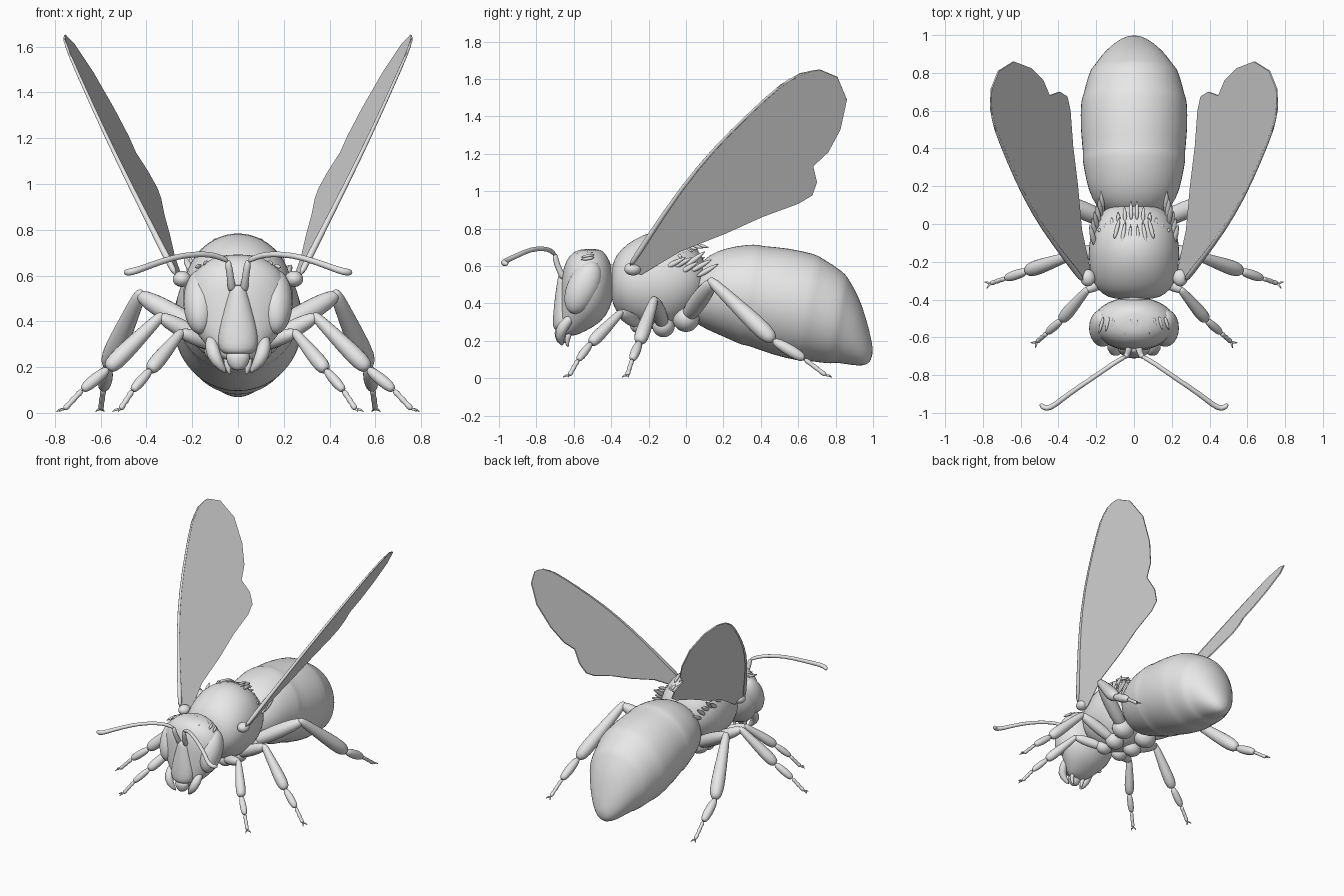
import bpy, bmesh, math, random
from mathutils import Vector, Matrix

random.seed(4)
cube = bpy.data.objects.get("Cube")
if cube:
    bpy.data.objects.remove(cube)

grey = bpy.data.materials.new("plain grey")
grey.use_nodes = True
grey.diffuse_color = (0.8, 0.8, 0.8, 1)
grey.node_tree.nodes["Principled BSDF"].inputs["Base Color"].default_value = (0.8, 0.8, 0.8, 1)


def finish(name, bm, subdivide=0, smooth=True):
    bmesh.ops.recalc_face_normals(bm, faces=bm.faces[:])
    mesh = bpy.data.meshes.new(name)
    bm.to_mesh(mesh)
    bm.free()
    mesh.materials.append(grey)
    for p in mesh.polygons:
        p.use_smooth = smooth
    obj = bpy.data.objects.new(name, mesh)
    bpy.context.collection.objects.link(obj)
    if subdivide:
        mod = obj.modifiers.new("Subdivision", "SUBSURF")
        mod.levels = mod.render_levels = subdivide
    return obj


def skin(name, rings, subdivide=0):
    """Join rings of points into a closed tube."""
    bm = bmesh.new()
    loops = [[bm.verts.new(p) for p in ring] for ring in rings]
    n = len(loops[0])
    for a, b in zip(loops, loops[1:]):
        for i in range(n):
            j = (i + 1) % n
            bm.faces.new((a[i], a[j], b[j], b[i]))
    bm.faces.new(loops[0])
    bm.faces.new(loops[-1])
    return finish(name, bm, subdivide)


def loft(name, rows, axis, shear=0.0, sides=28):
    """Rows are (position, half width, low, high) ellipses along an axis."""
    rings = []
    for t, half, lo, hi in rows:
        ring = []
        for i in range(sides):
            a = math.tau * i / sides
            v = (hi - lo) / 2 * math.sin(a)
            x, m = half * math.cos(a), (lo + hi) / 2 + v
            ring.append((x, t + shear * v, m) if axis == "Y" else (x, m, t))
        rings.append(ring)
    return skin(name, rings, 1)


def limb(name, points, radii, side=1, sides=10, subdivide=1):
    """Round tapered tube through points, mirrored in x by side."""
    pts = [Vector((p[0] * side, p[1], p[2])) for p in points]
    rings, old, u = [], None, None
    for i, (p, r) in enumerate(zip(pts, radii)):
        d = (pts[min(i + 1, len(pts) - 1)] - pts[max(i - 1, 0)]).normalized()
        u = d.orthogonal().normalized() if old is None else old.rotation_difference(d) @ u
        w, old = d.cross(u), d
        rings.append([p + r * (u * math.cos(math.tau * k / sides) + w * math.sin(math.tau * k / sides))
                      for k in range(sides)])
    return skin(name, rings, subdivide)


def bulge(name, a, b, profile, side):
    """Straight limb segment; profile is (fraction, radius) pairs."""
    a, b = Vector(a), Vector(b)
    limb(name, [a.lerp(b, t) for t, r in profile], [r for t, r in profile], side)


def ball(name, centre, size, tilt=0.0):
    bm = bmesh.new()
    m = Matrix.Translation(centre) @ Matrix.Rotation(tilt, 4, "X") @ Matrix.Diagonal((*size, 1))
    bmesh.ops.create_uvsphere(bm, u_segments=28, v_segments=18, radius=1, matrix=m)
    return finish(name, bm)


def tuft(name, a, b, r, side=1):
    a, b = Vector(a), Vector(b)
    limb(name, [a, a.lerp(b, .35), a.lerp(b, .75), b], [r * .4, r, r * .7, .001], side, 6)


# Body
loft("abdomen", [
    (.02, .05, .42, .52), (.04, .13, .33, .60), (.09, .20, .285, .66), (.18, .245, .245, .70),
    (.29, .265, .20, .717), (.35, .277, .172, .717), (.36, .268, .18, .708), (.50, .287, .125, .70),
    (.66, .283, .088, .662), (.67, .272, .096, .65), (.76, .252, .082, .60), (.82, .23, .076, .553),
    (.83, .215, .084, .535), (.89, .175, .074, .45), (.94, .125, .066, .33), (.98, .07, .07, .21),
    (.996, .025, .1, .15)], "Y", .16)
loft("thorax", [
    (-.40, .06, .45, .56), (-.39, .14, .38, .63), (-.35, .195, .33, .69), (-.28, .23, .28, .745),
    (-.18, .243, .258, .79), (-.08, .238, .262, .785), (.0, .215, .31, .745), (.07, .17, .37, .685),
    (.11, .10, .44, .61)], "Y")
ball("neck", (0, -.39, .52), (.08, .06, .09))
ball("waist", (0, .06, .47), (.13, .08, .14))

# Head
loft("head", [
    (.692, .04, -.55, -.47), (.68, .11, -.60, -.44), (.63, .185, -.645, -.405), (.55, .225, -.665, -.385),
    (.45, .225, -.67, -.385), (.37, .20, -.675, -.405), (.30, .145, -.68, -.45), (.25, .09, -.68, -.54),
    (.225, .05, -.67, -.60)], "Z")
loft("face_plate", [
    (.56, .02, -.68, -.62), (.54, .04, -.685, -.6), (.46, .06, -.698, -.6), (.37, .083, -.708, -.6),
    (.30, .09, -.713, -.6), (.265, .075, -.71, -.6), (.255, .05, -.69, -.62)], "Z")
loft("upper_lip", [
    (.27, .05, -.70, -.62), (.24, .055, -.705, -.62), (.20, .04, -.695, -.63), (.185, .015, -.68, -.65)], "Z")

# Leg layout: hip, knee, ankle, toe, thickness
legs = {
    "front": ((.07, -.25, .29), (.25, -.35, .35), (.385, -.51, .185), (.515, -.625, .014), .85),
    "middle": ((.08, -.12, .28), (.34, -.17, .42), (.57, -.25, .19), (.76, -.315, .014), 1.0),
    "hind": ((.10, .0, .32), (.43, .14, .515), (.57, .47, .20), (.60, .75, .014), 1.2)}

# Wing outline as (y, z), from the root along the leading edge and back
wing_edge = [
    (-.31, .585), (-.19, .77), (-.03, 1.01), (.145, 1.225), (.345, 1.42), (.50, 1.565), (.61, 1.63),
    (.715, 1.65), (.81, 1.61), (.86, 1.49), (.825, 1.33), (.76, 1.21), (.68, 1.135), (.70, 1.05),
    (.675, .98), (.60, .935), (.41, .865), (.21, .775), (-.03, .68), (-.24, .555)]


def wing_point(y, z):
    back = y + .31 - .85 * (z - .585)
    return Vector((.27 + .48 * (z - .6) - .15 * back, y, z))


for side, label in ((1, "left"), (-1, "right")):
    # Eye, jaw and feeler
    ball(label + "_eye", (side * .165, -.55, .485), (.073, .085, .15), math.radians(-25))
    limb(label + "_jaw", [(.12, -.6, .34), (.115, -.66, .28), (.095, -.68, .225), (.05, -.66, .172)],
         [.02, .035, .03, .006], side)
    limb(label + "_mouth_feeler", [(.05, -.62, .25), (.045, -.64, .2), (.035, -.63, .165)], [.02, .014, .006], side)
    limb(label + "_feeler_base", [(.025, -.65, .53), (.03, -.675, .57), (.04, -.70, .64), (.045, -.70, .67)],
         [.024, .015, .018, .01], side)
    limb(label + "_feeler", [(.04, -.70, .66), (.08, -.72, .683), (.14, -.76, .695), (.24, -.83, .69),
                             (.34, -.895, .66), (.42, -.96, .63), (.46, -.98, .617), (.49, -.965, .613),
                             (.495, -.95, .613)],
         [.012, .013, .013, .013, .014, .015, .017, .016, .006], side)

    # Wing with a thicker leading vein
    bm = bmesh.new()
    bm.faces.new([bm.verts.new((v.x * side, v.y, v.z)) for v in (wing_point(*p) for p in wing_edge)])
    wing = finish(label + "_wing", bm, 0, False)
    solid = wing.modifiers.new("Thickness", "SOLIDIFY")
    solid.thickness, solid.offset = .008, 0
    limb(label + "_wing_vein", [wing_point(*p) for p in wing_edge[:8]],
         [.02, .014, .011, .009, .008, .007, .006, .004], side, 8)
    ball(label + "_wing_root", (side * .245, -.285, .585), (.04, .045, .035))

    # Legs
    for place, (hip, knee, ankle, toe, k) in legs.items():
        name = label + "_" + place + "_"
        ball(name + "hip", (hip[0] * side, hip[1], hip[2]), (.07 * k, .06 * k, .06 * k))
        bulge(name + "thigh", hip, knee, [(0, .03 * k), (.3, .045 * k), (.75, .042 * k), (.97, .028 * k), (1.03, .012)], side)
        bulge(name + "shin", knee, ankle, [(-.06, .012), (0, .026 * k), (.3, .032 * k), (.75, .045 * k),
                                           (.95, .038 * k), (1, .015)], side)
        mid = Vector(ankle).lerp(Vector(toe), .58)
        mid.z += .012
        bulge(name + "ankle", ankle, mid, [(-.03, .012), (.1, .024 * k), (.6, .03 * k), (.95, .022 * k), (1, .01)], side)
        beads = [(i / 6, .009 if i % 2 == 0 else .016) for i in range(7)]
        bulge(name + "foot", mid, toe, beads, side)
        way = (Vector(toe) - mid)
        way.z = 0
        way.normalize()
        for spread in (-.6, .6):
            tip = Vector(toe) + Matrix.Rotation(spread, 3, "Z") @ way * .035
            tip.z = .004
            limb(name + "claw", [toe, Vector(toe).lerp(tip, .5) + Vector((0, 0, .008)), tip],
                 [.008, .007, .002], side, 6)

    # Hair tufts beside the wing root
    for i in range(6):
        y, z = -.12 + .035 * i, .60 - .012 * i + random.uniform(-.03, .03)
        tuft(label + "_side_tuft", (.205 - .008 * i, y, z),
             (.235 - .012 * i, y + .12, z + random.uniform(.06, .10)), .02, side)
    # Hair tufts on the back
    for i in range(3):
        x = .025 + .04 * i
        tuft(label + "_back_tuft", (x, -.15 + .035 * i, .772 - .008 * i),
             (x * .7, .0 + .02 * i, .752 - .008 * i), .016, side)
    for i in range(6):
        x = .015 + .032 * i
        z = .72 - 1.9 * x * x
        tuft(label + "_rear_tuft", (x, .02 - .012 * i, z), (x * 1.08, .125 - .03 * i, z - .02), .015, side)
    # Hair tufts on the crown
    for i in range(6):
        x = .012 + .03 * i
        z = .688 - 1.6 * x * x
        tuft(label + "_crown_tuft", (x, -.49, z), (x * 1.15, -.575 + random.uniform(-.02, .02), z - .012), .013, side)
